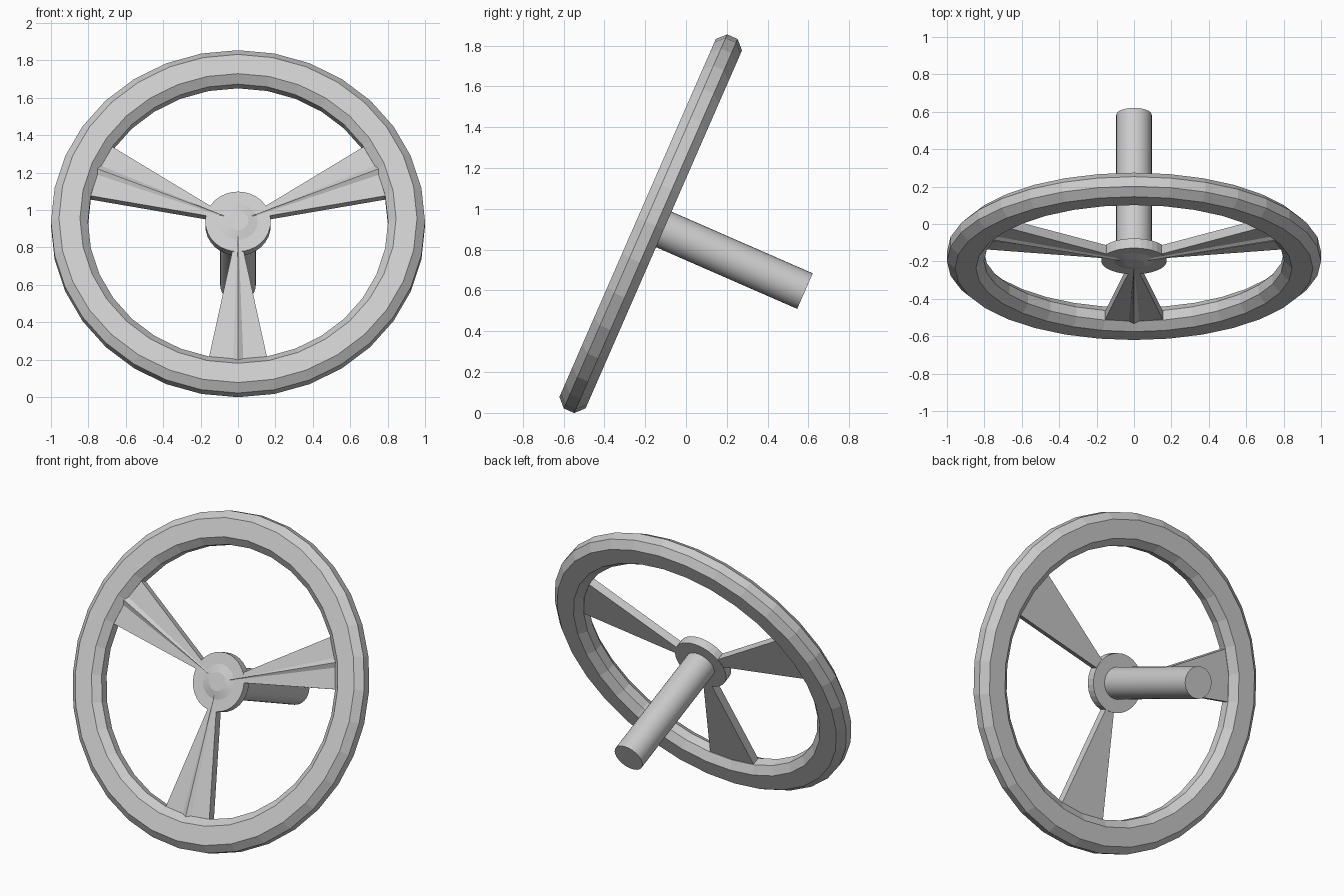
import bpy, bmesh, math
from mathutils import Matrix

if "Cube" in bpy.data.objects:
    bpy.data.objects.remove(bpy.data.objects["Cube"])

# Wheel frame: local z is the axis toward the front, local y points up the tilted rim
FRAME = Matrix.Translation((0, -0.173, 0.927)) @ Matrix.Rotation(math.radians(66.4), 4, 'X')


def make(name, bm):
    bmesh.ops.remove_doubles(bm, verts=bm.verts, dist=1e-5)
    bmesh.ops.recalc_face_normals(bm, faces=bm.faces)
    me = bpy.data.meshes.new(name)
    bm.to_mesh(me)
    bm.free()
    ob = bpy.data.objects.new(name, me)
    ob.matrix_world = FRAME
    bpy.context.collection.objects.link(ob)
    return ob


def lathe(name, profile, steps, closed=False):
    # Spin a (radius, height) profile around the wheel axis
    bm = bmesh.new()
    rings = []
    for i in range(steps):
        a = 2 * math.pi * i / steps
        rings.append([bm.verts.new((r * math.sin(a), r * math.cos(a), z)) for r, z in profile])
    n = len(profile)
    for i in range(steps):
        a, b = rings[i], rings[(i + 1) % steps]
        for j in range(n if closed else n - 1):
            k = (j + 1) % n
            bm.faces.new((a[j], a[k], b[k], b[j]))
    if not closed:
        bm.faces.new([r[0] for r in rings])
        bm.faces.new([r[-1] for r in rings])
    return make(name, bm)


# Rim with an eight-sided section
lathe("rim", [(1.0, -0.028), (1.0, 0.028), (0.957, 0.07), (0.845, 0.07),
              (0.802, 0.028), (0.802, -0.028), (0.845, -0.07), (0.957, -0.07)], 32, True)

# Hub disc with a low centre cap
lathe("hub", [(0.175, -0.028), (0.175, 0.028), (0.105, 0.028), (0.055, 0.042)], 32)

# Steering column
column = lathe("column", [(0.095, -0.825), (0.095, 0.0)], 32)
for p in column.data.polygons:
    p.use_smooth = len(p.vertices) == 4
column.data.set_sharp_from_angle(angle=math.radians(40))


def spoke(name, angle):
    # Tapered wedge with a raised centre rib, flat at the back
    bm = bmesh.new()
    ends = []
    for r, w in ((0.08, 0.012), (0.815, 0.16)):
        section = [(-w, -0.025), (w, -0.025), (w, 0.026), (w * 0.18, 0.028),
                   (0, 0.038), (-w * 0.18, 0.028), (-w, 0.026)]
        ends.append([bm.verts.new((r, t, z)) for t, z in section])
    a, b = ends
    for i in range(len(a)):
        k = (i + 1) % len(a)
        bm.faces.new((a[i], a[k], b[k], b[i]))
    bm.faces.new(a)
    bm.faces.new(b)
    bmesh.ops.rotate(bm, verts=bm.verts, cent=(0, 0, 0),
                     matrix=Matrix.Rotation(math.radians(angle), 3, 'Z'))
    make(name, bm)


# Three spokes
for label, angle in (("right", 22), ("left", 158), ("lower", 270)):
    spoke("spoke_" + label, angle)
